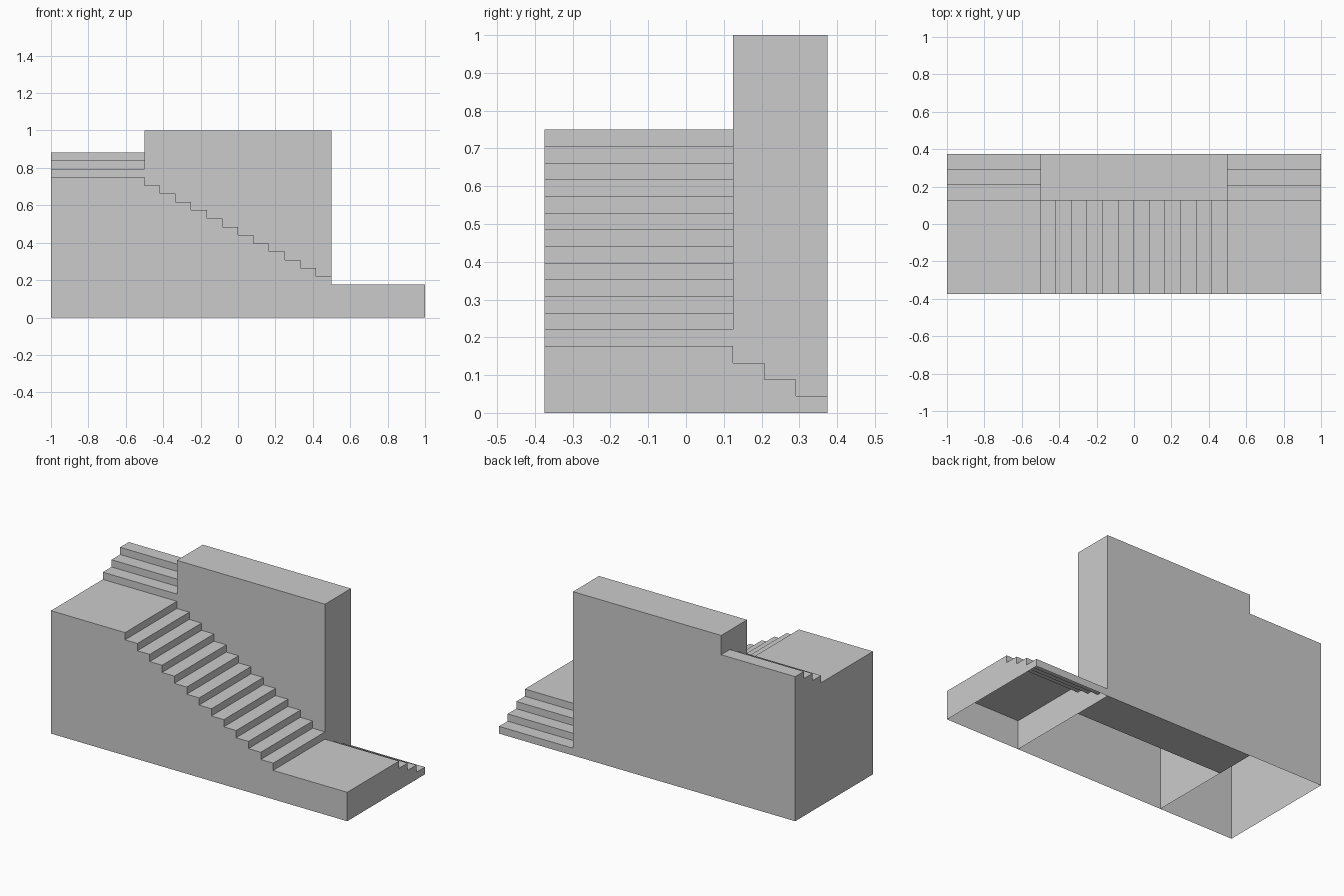
import bpy
import bmesh
from mathutils import Vector

cube = bpy.data.objects.get("Cube")
if cube:
    bpy.data.objects.remove(cube)

RISE = 0.75 / 17          # height of one step
GOING = 1 / 12            # depth of one step
FRONT, MID, BACK = -0.375, 0.125, 0.375

concrete = bpy.data.materials.new("light_grey_concrete")
concrete.use_nodes = True
grey = (0.6, 0.6, 0.6, 1)
concrete.diffuse_color = grey
concrete.node_tree.nodes["Principled BSDF"].inputs["Base Color"].default_value = grey


def extrude_profile(name, profile, to_start, offset, open_bottom=True):
    """Extrude a closed outline into a solid, optionally leaving its underside open."""
    bm = bmesh.new()
    face = bm.faces.new([bm.verts.new(to_start(*p)) for p in profile])
    moved = bmesh.ops.extrude_face_region(bm, geom=[face], use_keep_orig=True)["geom"]
    verts = [v for v in moved if isinstance(v, bmesh.types.BMVert)]
    bmesh.ops.translate(bm, verts=verts, vec=offset)
    bmesh.ops.recalc_face_normals(bm, faces=bm.faces)
    if open_bottom:
        under = [f for f in bm.faces if all(abs(v.co.z) < 1e-5 for v in f.verts)]
        bmesh.ops.delete(bm, geom=under, context='FACES')
    mesh = bpy.data.meshes.new(name)
    bm.to_mesh(mesh)
    bm.free()
    mesh.materials.append(concrete)
    obj = bpy.data.objects.new(name, mesh)
    bpy.context.collection.objects.link(obj)
    return obj


def landing(name, x, level, direction):
    """Hollow landing with three short steps towards the back."""
    z = level * RISE
    outline = [(FRONT, 0), (FRONT, z), (MID, z)]
    for i in range(3):
        z += direction * RISE
        outline += [(MID + i * GOING, z), (MID + (i + 1) * GOING, z)]
    outline.append((BACK, 0))
    extrude_profile(name, outline, lambda y, h: Vector((x, y, h)), Vector((0.5, 0, 0)))


landing("lower_landing", 0.5, 4, -1)
landing("upper_landing", -1.0, 17, 1)

# Main flight, climbing from the lower to the upper landing
outline = [(0.5, 0)]
for i in range(12):
    z = (5 + i) * RISE
    outline += [(0.5 - i * GOING, z), (0.5 - (i + 1) * GOING, z)]
outline.append((-0.5, 0))
extrude_profile("main_flight", outline, lambda x, h: Vector((x, FRONT, h)),
                Vector((0, MID - FRONT, 0)))

# Solid core wall behind the main flight
extrude_profile("core_wall", [(-0.5, 0), (-0.5, 1), (0.5, 1), (0.5, 0)],
                lambda x, h: Vector((x, MID, h)), Vector((0, BACK - MID, 0)),
                open_bottom=False)
